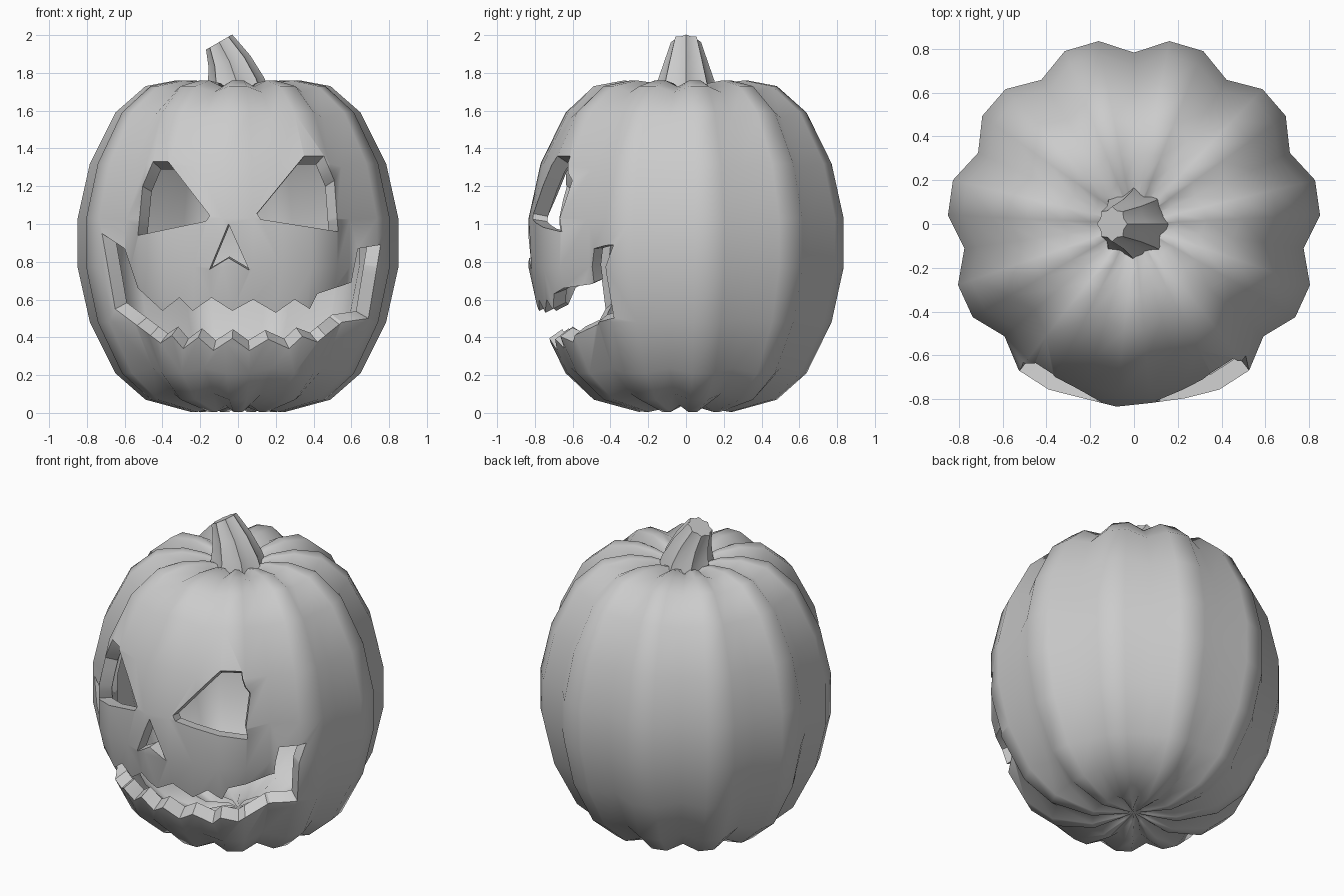
import bpy, bmesh
from math import radians, sin, cos, pi
from mathutils import Vector, Matrix

if "Cube" in bpy.data.objects:
    bpy.data.objects.remove(bpy.data.objects["Cube"])

CAP = -0.15                    # depth where the face cutters stop, inside the body
CENTRE = Vector((0, 0, .9))    # the wall thickens toward this point


def make_object(name, bm):
    bmesh.ops.recalc_face_normals(bm, faces=bm.faces)
    mesh = bpy.data.meshes.new(name)
    bm.to_mesh(mesh)
    bm.free()
    obj = bpy.data.objects.new(name, mesh)
    bpy.context.collection.objects.link(obj)
    return obj


def bridge(bm, rings):
    for a, b in zip(rings, rings[1:]):
        n = len(a)
        for i in range(n):
            bm.faces.new((a[i], a[(i + 1) % n], b[(i + 1) % n], b[i]))


# Body: eleven lobes, each a valley and two crest columns; the face side is flatter
profile = [(.08, .035), (.25, .005), (.49, .07), (.65, .21), (.785, .48), (.85, .77),
           (.85, 1.03), (.785, 1.32), (.65, 1.59), (.49, 1.73), (.33, 1.76),
           (.2, 1.745), (.07, 1.70)]
face_scale = {15: .975, 16: .985, 17: .965, 18: .975}
bm = bmesh.new()
rings = []
for k, (r, z) in enumerate(profile):
    ring = []
    for i in range(33):
        a = pi / 2 + 2 * pi * i / 33
        valley = i % 3 == 0
        scale = .92 if valley else 1
        if 3 <= k <= 8 and i in face_scale:
            scale = face_scale[i]
        zz = z + (.035 * (.9 - z) / .9 if valley else 0)
        ring.append(bm.verts.new((r * scale * cos(a), r * scale * sin(a), zz)))
    rings.append(ring)
bridge(bm, rings)
for ring, z in ((rings[0], .05), (rings[-1], 1.68)):
    pole = bm.verts.new((0, 0, z))
    for i in range(33):
        bm.faces.new((ring[i], ring[(i + 1) % 33], pole))
body = make_object("pumpkin_body", bm)

# Face openings: outlines drawn from the front
left_eye = [(-.53, .94), (-.505, 1.2), (-.45, 1.33), (-.37, 1.33), (-.15, 1.045), (-.17, 1.015)]
right_eye = [(.53, .96), (.51, 1.23), (.455, 1.36), (.35, 1.36), (.10, 1.055), (.12, 1.025)]
nose = [(-.05, 1.0), (-.15, .76), (-.05, .82), (.06, .755)]
mouth = [(-.72, .95), (-.65, .55), (-.41, .37), (-.35, .41), (-.29, .34), (-.21, .40),
         (-.13, .33), (-.03, .395), (.06, .33), (.16, .39), (.27, .34), (.34, .405),
         (.42, .375), (.55, .48), (.69, .50), (.755, .89),
         (.635, .87), (.60, .69), (.42, .63), (.38, .55), (.30, .60), (.20, .53),
         (.08, .60), (-.03, .54), (-.14, .61), (-.24, .54), (-.31, .61), (-.40, .54),
         (-.53, .66), (-.60, .87)]
bm = bmesh.new()
for outline in (left_eye, right_eye, nose, mouth):
    front, back = [[bm.verts.new((x, y, z)) for x, z in outline] for y in (-1.1, CAP)]
    bridge(bm, [front, back])
    bm.faces.new(front)
    bm.faces.new(back)
cutter = make_object("face_cutter", bm)
cutter.hide_render = True

mod = body.modifiers.new("carve", 'BOOLEAN')
mod.operation = 'DIFFERENCE'
mod.solver = 'EXACT'
mod.object = cutter
deps = bpy.context.evaluated_depsgraph_get()
carved = bpy.data.meshes.new_from_object(body.evaluated_get(deps))
body.modifiers.clear()
body.data = carved
bpy.data.objects.remove(cutter)

# Drop the tunnel walls to leave an open skin, then add an inner skin and a rim
bm = bmesh.new()
bm.from_mesh(carved)
bmesh.ops.delete(bm, geom=[v for v in bm.verts if abs(v.co.y - CAP) < 1e-4], context='VERTS')
outer_faces = bm.faces[:]
border = [e for e in bm.edges if e.is_boundary]
inner = {v: bm.verts.new(CENTRE + (v.co - CENTRE) * .905) for v in bm.verts[:]}
for f in outer_faces:
    bm.faces.new([inner[v] for v in reversed(f.verts)])
rim = set()
for e in border:
    loop = e.link_loops[0]
    a, b = loop.vert, loop.link_loop_next.vert
    rim.add(bm.faces.new((b, a, inner[a], inner[b])))
bm.normal_update()
for f in bm.faces:
    f.smooth = True
for e in {e for f in rim for e in f.edges}:
    e.smooth = e.calc_face_angle(0) < radians(25)
bm.to_mesh(carved)
bm.free()

# Stem: eight-ridged, leaning to the left
bm = bmesh.new()
rings = []
for x, z, r, tilt in ((0, 1.69, .17, 0), (-.01, 1.76, .15, 5), (-.045, 1.86, .115, 16),
                      (-.1, 1.963, .08, 30)):
    turn = Matrix.Rotation(radians(-tilt), 3, 'Y')
    ring = []
    for i in range(16):
        a = 2 * pi * i / 16
        rr = r * (.82 if i % 2 else 1)
        ring.append(bm.verts.new(Vector((x, 0, z)) + turn @ Vector((rr * cos(a), rr * sin(a), 0))))
    rings.append(ring)
bridge(bm, rings)
bm.faces.new(rings[0])
bm.faces.new(rings[-1])
stem = make_object("stem", bm)
bpy.ops.object.select_all(action='DESELECT')
stem.select_set(True)
bpy.context.view_layer.objects.active = stem
bpy.ops.object.shade_smooth_by_angle(angle=radians(65))
